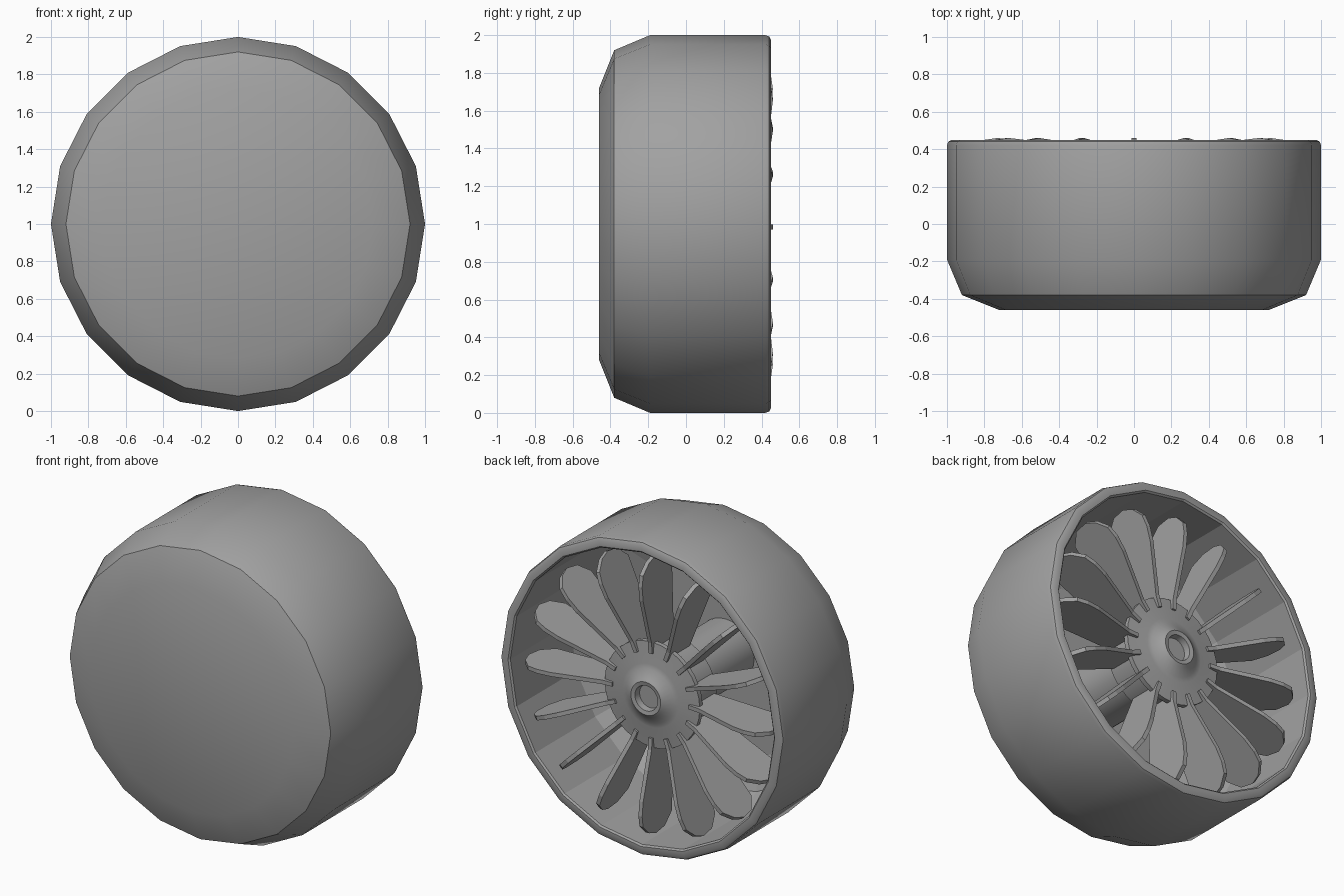
import bpy, bmesh, math
from mathutils import Matrix, Vector

cube = bpy.data.objects.get("Cube")
if cube:
    bpy.data.objects.remove(cube, do_unlink=True)

grey = bpy.data.materials.new("mid_grey")
grey.use_nodes = True
color = (0.36, 0.36, 0.36, 1)
grey.diffuse_color = color
grey.node_tree.nodes["Principled BSDF"].inputs["Base Color"].default_value = color


def finish(bm, name, smooth=True):
    bmesh.ops.remove_doubles(bm, verts=bm.verts, dist=0.0001)
    bmesh.ops.recalc_face_normals(bm, faces=bm.faces)
    mesh = bpy.data.meshes.new(name)
    bm.to_mesh(mesh)
    bm.free()
    mesh.materials.append(grey)
    obj = bpy.data.objects.new(name, mesh)
    bpy.context.collection.objects.link(obj)
    if smooth:
        bpy.ops.object.select_all(action="DESELECT")
        obj.select_set(True)
        bpy.context.view_layer.objects.active = obj
        bpy.ops.object.shade_smooth_by_angle(angle=math.radians(30))
    return obj


def lathe(name, profile, sides, height):
    """Revolve (radius, y) points around the y axis."""
    bm = bmesh.new()
    verts = [bm.verts.new((r, y, 0)) for r, y in profile]
    edges = [bm.edges.new(pair) for pair in zip(verts, verts[1:])]
    bmesh.ops.spin(bm, geom=verts + edges, cent=(0, 0, 0), axis=(0, 1, 0),
                   angle=math.tau, steps=sides, use_duplicate=False)
    bmesh.ops.translate(bm, verts=bm.verts, vec=(0, 0, height))
    return finish(bm, name)


# Hollow casing, closed at the front and open at the back
casing = lathe("casing", [
    (0, -0.46), (0.72, -0.46), (0.92, -0.38), (1, -0.19), (1, 0.42),
    (0.993, 0.44), (0.975, 0.45), (0.94, 0.45), (0.93, 0.44),
    (0.93, -0.16), (0.86, -0.33), (0.68, -0.4), (0, -0.4)], 20, 1)

# Faceted inner wall
for face in casing.data.polygons:
    outward = Vector((face.center.x, 0, face.center.z - 1))
    if face.normal.dot(outward) < -0.1:
        face.use_smooth = False

# Hub with a raised, recessed centre
FAN_Z = 0.985
lathe("hub", [
    (0, 0.36), (0.075, 0.36), (0.08, 0.4), (0.105, 0.405), (0.12, 0.395),
    (0.17, 0.36), (0.2, 0.355), (0.335, 0.34), (0.335, 0.31),
    (0.3, 0.3), (0.3, 0.12), (0.2, 0.1), (0.2, -0.4)], 32, FAN_Z)

# Ring of flat radial blades
BLADES = 16
THICK = 0.026
outline = [(0.27, 0.36), (0.34, 0.365), (0.64, 0.45), (0.73, 0.46),
           (0.8, 0.45), (0.86, 0.39), (0.885, 0.32), (0.87, 0.23),
           (0.8, 0.16), (0.27, 0.14)]
bm = bmesh.new()
for i in range(BLADES):
    base = bm.faces.new([bm.verts.new((r, y, -THICK / 2)) for r, y in outline])
    grown = bmesh.ops.extrude_face_region(bm, geom=[base], use_keep_orig=True)
    top = [v for v in grown["geom"] if isinstance(v, bmesh.types.BMVert)]
    bmesh.ops.translate(bm, verts=top, vec=(0, 0, THICK))
    turn = (Matrix.Translation((0, 0, FAN_Z))
            @ Matrix.Rotation(math.tau * i / BLADES, 4, "Y"))
    bmesh.ops.transform(bm, matrix=turn, verts=list(base.verts) + top)
finish(bm, "fan_blades", smooth=False)
